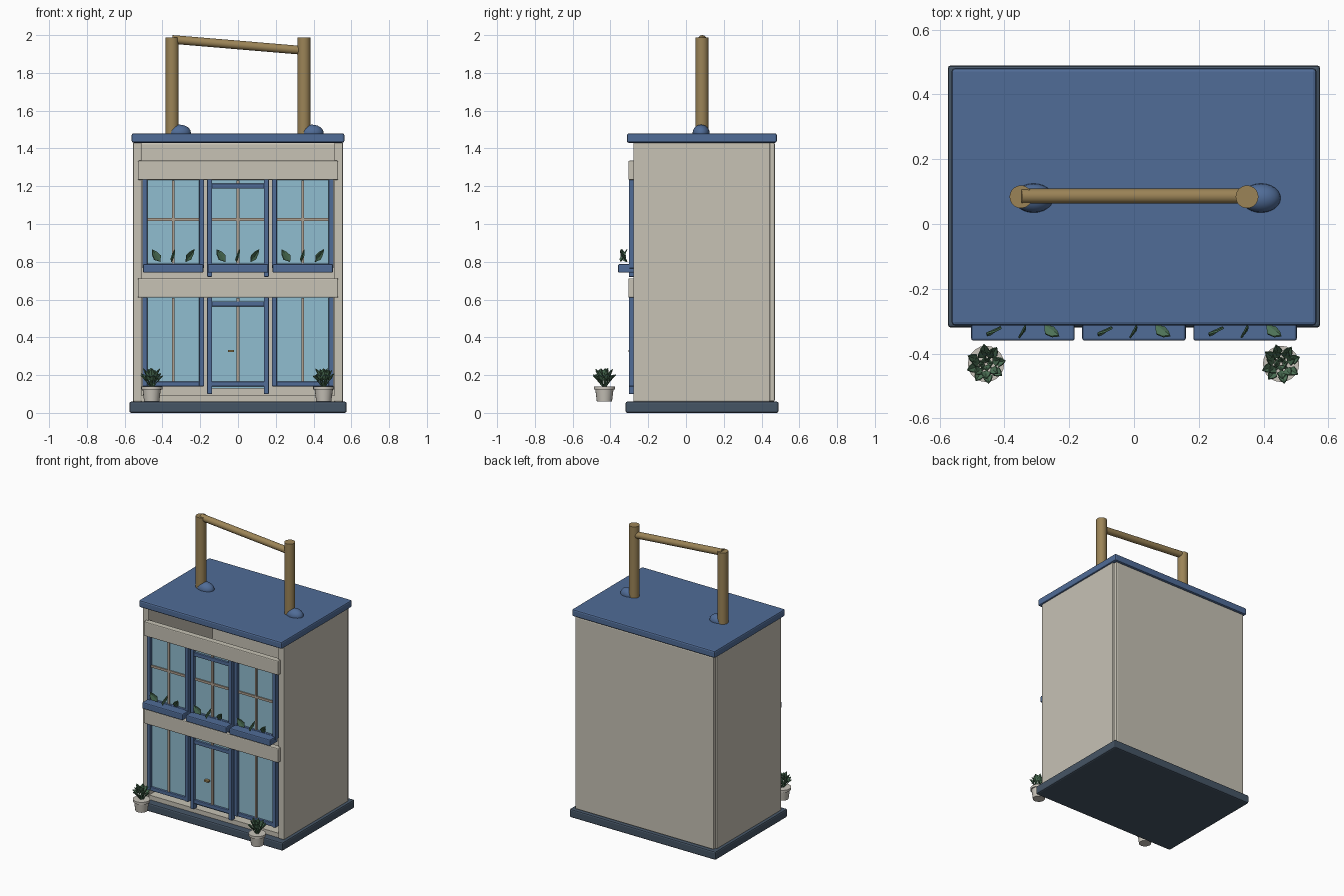
import bpy, bmesh, math, random
from mathutils import Vector, Matrix

if "Cube" in bpy.data.objects:
    bpy.data.objects.remove(bpy.data.objects["Cube"])

random.seed(4)


def mat(name, rgb):
    m = bpy.data.materials.new(name)
    m.diffuse_color = (*rgb, 1)
    m.use_nodes = True
    m.node_tree.nodes["Principled BSDF"].inputs["Base Color"].default_value = m.diffuse_color
    return m


BLUE = mat("blue_paint", (0.08, 0.15, 0.31))
DARK = mat("dark_slate", (0.06, 0.09, 0.13))
STONE = mat("stone", (0.57, 0.54, 0.46))
GLASS = mat("glass", (0.28, 0.51, 0.63))
WOOD = mat("wood", (0.33, 0.23, 0.095))
BAR = mat("glazing_bar", (0.42, 0.35, 0.28))
LEAF = mat("leaf", (0.08, 0.18, 0.10))
CLAY = mat("pot_clay", (0.58, 0.55, 0.49))


def finish(name, bm, m, smooth=False):
    me = bpy.data.meshes.new(name)
    bm.normal_update()
    bm.to_mesh(me)
    bm.free()
    ob = bpy.data.objects.new(name, me)
    bpy.context.collection.objects.link(ob)
    me.materials.append(m)
    if smooth:
        bpy.ops.object.select_all(action='DESELECT')
        ob.select_set(True)
        bpy.context.view_layer.objects.active = ob
        bpy.ops.object.shade_smooth_by_angle(angle=math.radians(40))
    return ob


def box(name, x, y, z, m, bevel=0.0):
    """Box from (min, max) pairs, with optional bevelled edges."""
    bm = bmesh.new()
    bmesh.ops.create_cube(bm, size=1)
    for v in bm.verts:
        v.co = [lo + (c + 0.5) * (hi - lo) for c, (lo, hi) in zip(v.co, (x, y, z))]
    if bevel:
        bmesh.ops.bevel(bm, geom=bm.edges[:], offset=bevel, segments=2,
                        profile=0.5, affect='EDGES')
    return finish(name, bm, m)


def rod(bm, a, b, r1, r2, seg=24):
    a, b = Vector(a), Vector(b)
    rot = (b - a).to_track_quat('Z', 'Y').to_matrix().to_4x4()
    bmesh.ops.create_cone(bm, cap_ends=True, segments=seg, radius1=r1, radius2=r2,
                          depth=(b - a).length,
                          matrix=Matrix.Translation((a + b) / 2) @ rot)


def leaf(bm, base, tip, side, fold):
    """Pointed leaf folded along its midrib."""
    base, tip, side, fold = map(Vector, (base, tip, side, fold))
    at = lambda t: base.lerp(tip, t)
    rib = [bm.verts.new(at(t)) for t in (0, 0.4, 0.7, 1)]
    for s in (1, -1):
        e1 = bm.verts.new(at(0.35) + side * s + fold)
        e2 = bm.verts.new(at(0.7) + side * s * 0.7 + fold)
        for f in ((rib[0], rib[1], e1), (rib[1], rib[2], e2, e1), (rib[2], rib[3], e2)):
            bm.faces.new(f if s > 0 else f[::-1])


def thicken(ob, t):
    mod = ob.modifiers.new("thickness", 'SOLIDIFY')
    mod.thickness = t
    mod.offset = 0


# Hollow shell: base, floor, walls, roof
box("base", (-0.575, 0.575), (-0.32, 0.49), (0, 0.06), DARK, 0.01)
box("floor", (-0.51, 0.51), (-0.27, 0.45), (0.055, 0.092), STONE)
box("back_wall", (-0.545, 0.545), (0.44, 0.47), (0.06, 1.43), STONE, 0.008)
for s, n in ((-1, "left"), (1, "right")):
    box(n + "_wall", sorted((s * 0.51, s * 0.556)), (-0.279, 0.445), (0.06, 1.43), STONE, 0.005)
box("roof", (-0.563, 0.563), (-0.313, 0.481), (1.43, 1.48), BLUE, 0.01)

# Stone bands across the front
for n, z in (("middle_band", (0.61, 0.712)), ("upper_band", (1.233, 1.335))):
    box(n, (-0.53, 0.53), (-0.305, -0.262), z, STONE, 0.006)

# Three bays of windows on two floors, with the door in the lower centre
FY = (-0.303, -0.265)
for bay, cx in (("left", -0.343), ("centre", 0.0), ("right", 0.343)):
    mid = bay == "centre"
    h = 0.163
    for floor, zb, zt in (("lower", 0.14, 0.612), ("upper", 0.765, 1.236)):
        n = f"{bay}_{floor}_"
        post_z = (0.10 if zb < 0.5 else 0.72, zt) if mid else (zb, zt)
        for s in (-1, 1):
            box(n + "post", sorted((cx + s * h, cx + s * (h - 0.026))), FY, post_z, BLUE, 0.004)
        box(n + "bottom_rail", (cx - h + 0.02, cx + h - 0.02), (-0.297, -0.265),
            (zb, zb + 0.026), BLUE, 0.004)
        if mid:
            box(n + "top_rail", (cx - 0.14, cx + 0.14), (-0.297, -0.265),
                (zt - 0.048, zt - 0.022), BLUE, 0.004)
        box(n + "glass", (cx - 0.145, cx + 0.145), (-0.282, -0.274),
            (0.13 if mid and zb < 0.5 else zb + 0.005, zt), GLASS)
        box(n + "upright_bar", (cx - 0.007, cx + 0.007), (-0.291, -0.268), (zb + 0.02, zt - 0.005), BAR)
        if floor == "upper":
            box(n + "cross_bar", (cx - 0.14, cx + 0.14), (-0.290, -0.268), (1.015, 1.031), BAR)
    # Window box and its leaves
    box(bay + "_window_box", (cx - 0.16, cx + 0.16), (-0.36, -0.27), (0.742, 0.788), BLUE, 0.007)
    bm = bmesh.new()
    leaf(bm, (cx - 0.068, -0.318, 0.80), (cx - 0.112, -0.338, 0.865), (0.017, 0.01, 0.012), (0, -0.006, 0))
    leaf(bm, (cx - 0.008, -0.345, 0.80), (cx + 0.008, -0.312, 0.865), (0.01, 0.012, 0.008), (0, -0.006, 0))
    leaf(bm, (cx + 0.066, -0.312, 0.80), (cx + 0.112, -0.345, 0.865), (0.013, 0.01, -0.01), (0, -0.006, 0))
    thicken(finish(bay + "_window_leaves", bm, LEAF), 0.006)
box("door_handle", (-0.054, -0.022), (-0.305, -0.28), (0.322, 0.334), WOOD)

# Carrying handle: two posts, tilted bar and blue feet
HY = 0.084
for s, n in ((-1, "left"), (1, "right")):
    bm = bmesh.new()
    rod(bm, (s * 0.349, HY, 1.475), (s * 0.349, HY, 1.987), 0.035, 0.035, 32)
    finish(n + "_handle_post", bm, WOOD, True)
    bm = bmesh.new()
    bmesh.ops.create_uvsphere(bm, u_segments=24, v_segments=12, radius=1)
    bmesh.ops.scale(bm, vec=(0.061, 0.045, 0.044), verts=bm.verts)
    bmesh.ops.translate(bm, vec=(0.041 + s * 0.351, 0.08, 1.482), verts=bm.verts)
    finish(n + "_handle_foot", bm, BLUE, True)
bm = bmesh.new()
rod(bm, (-0.348, HY + 0.002, 1.977), (0.345, HY + 0.002, 1.919), 0.023, 0.023)
finish("handle_bar", bm, WOOD, True)

# Potted plants either side of the front
for px, n in ((-0.457, "left"), (0.454, "right")):
    c = Vector((px, -0.432, 0))
    bm = bmesh.new()
    rod(bm, c + Vector((0, 0, 0.06)), c + Vector((0, 0, 0.13)), 0.04, 0.049, 20)
    rod(bm, c + Vector((0, 0, 0.124)), c + Vector((0, 0, 0.141)), 0.056, 0.056, 20)
    finish(n + "_pot", bm, CLAY, True)
    stems, bm = bmesh.new(), bmesh.new()
    for count, r0, r1, z0, z1 in ((8, 0.03, 0.061, 0.175, 0.208), (7, 0.022, 0.046, 0.185, 0.235), (4, 0.006, 0.02, 0.195, 0.238)):
        for i in range(count):
            a = math.tau * (i + r0 * 10) / count + random.uniform(-0.15, 0.15)
            d = Vector((math.cos(a), math.sin(a), 0))
            t = Vector((-d.y, d.x, 0))
            dz = Vector((0, 0, random.uniform(-0.012, 0.002)))
            base = c + d * r0 + Vector((0, 0, z0)) + dz
            leaf(bm, base, c + d * r1 + Vector((0, 0, z1)) + dz,
                 t * 0.015, d * -0.003 + Vector((0, 0, 0.004)))
            rod(stems, c + d * 0.006 + Vector((0, 0, 0.135)), base, 0.003, 0.002, 5)
    thicken(finish(n + "_plant_leaves", bm, LEAF), 0.004)
    finish(n + "_plant_stems", stems, LEAF)
